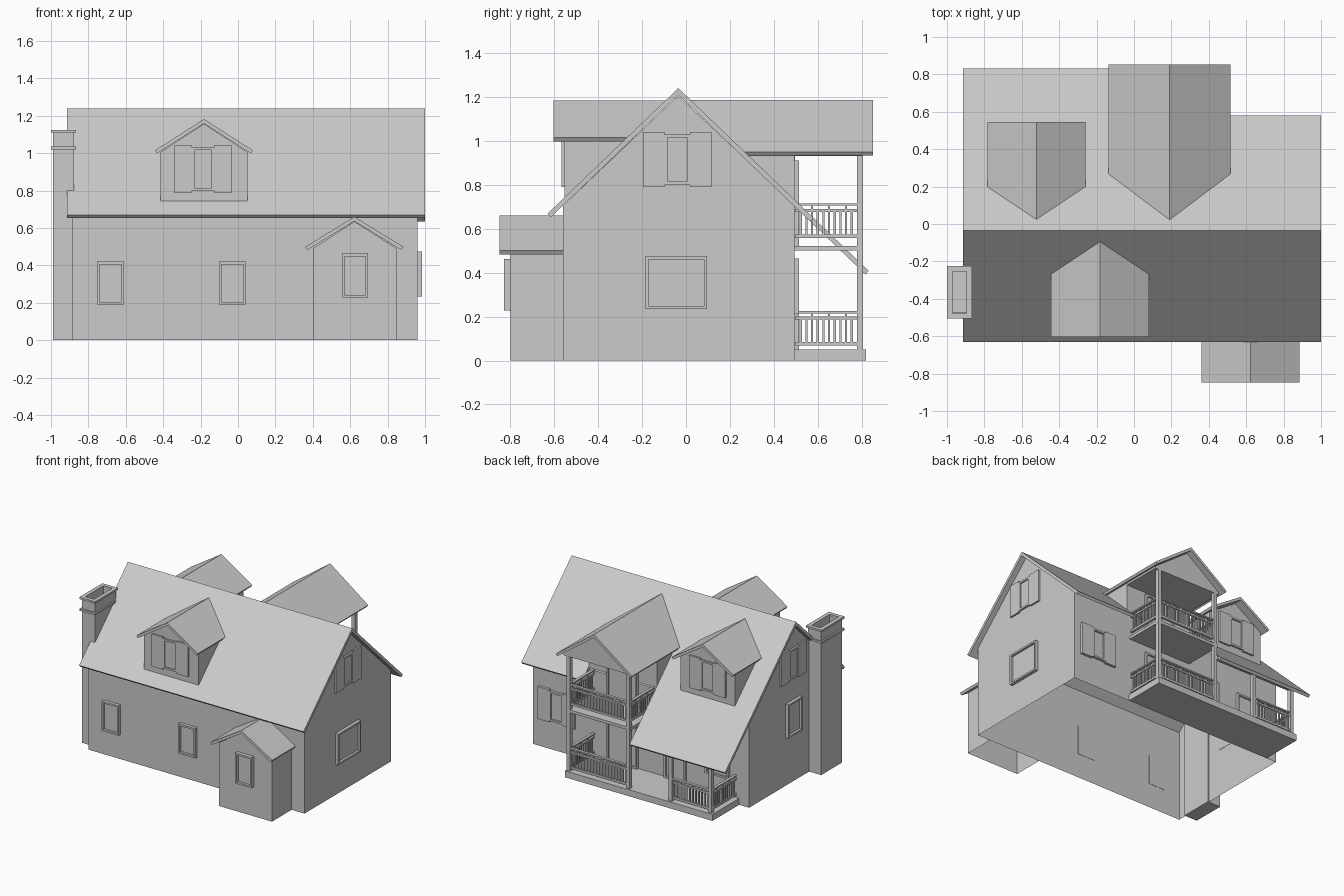
import bpy, bmesh
from math import radians, sqrt
from mathutils import Matrix, Vector

if "Cube" in bpy.data.objects:
    bpy.data.objects.remove(bpy.data.objects["Cube"])

RY, RZ, SL = -0.035, 1.24, 0.96      # main ridge y, ridge height, pitch


def finish(name, bm):
    bmesh.ops.recalc_face_normals(bm, faces=bm.faces)
    me = bpy.data.meshes.new(name)
    bm.to_mesh(me)
    bm.free()
    ob = bpy.data.objects.new(name, me)
    bpy.context.collection.objects.link(ob)
    return ob


def boxes(name, items, M=Matrix()):
    """One object from several (x0,x1,y0,y1,z0,z1) boxes."""
    bm = bmesh.new()
    for x0, x1, y0, y1, z0, z1 in items:
        S = Matrix.Diagonal((x1 - x0, y1 - y0, z1 - z0, 1))
        T = Matrix.Translation(((x0 + x1) / 2, (y0 + y1) / 2, (z0 + z1) / 2))
        bmesh.ops.create_cube(bm, size=1, matrix=M @ T @ S)
    return finish(name, bm)


def prism(name, pts, axis, a0, a1, cut=0, open_bottom=False):
    """Extrude a profile along x or y; cut=-1/1 trims at the front/back main roof."""
    bm = bmesh.new()
    place = (lambda p, a: (a, p[0], p[1])) if axis == 'x' else (lambda p, a: (p[0], a, p[1]))
    A = [bm.verts.new(place(p, a0)) for p in pts]
    B = [bm.verts.new(place(p, a1)) for p in pts]
    bm.faces.new(A)
    bm.faces.new(B[::-1])
    n = len(pts)
    for i in range(n):
        j = (i + 1) % n
        bm.faces.new((A[i], B[i], B[j], A[j]))
    bmesh.ops.recalc_face_normals(bm, faces=bm.faces)
    if open_bottom:
        low = [f for f in bm.faces if f.normal.z < -0.9]
        bmesh.ops.delete(bm, geom=low, context='FACES_ONLY')
    if cut:
        bmesh.ops.bisect_plane(bm, geom=bm.verts[:] + bm.edges[:] + bm.faces[:],
                               plane_co=Vector((0, RY, RZ - 0.015)),
                               plane_no=Vector((0, cut * SL, 1)), clear_inner=True)
    return finish(name, bm)


def gable_roof(name, c, half, zr, ze, y0, y1, t=0.02, cut=0):
    s = (zr - ze) / half
    k = sqrt(1 + s * s)
    dx, dz = t * s / k, t / k
    pts = [(c - half, ze), (c, zr), (c + half, ze),
           (c + half - dx, ze - dz), (c, zr - t * k), (c - half + dx, ze - dz)]
    return prism(name, pts, 'y', y0, y1, cut)


def ring(x0, x1, z0, z1, t, y0, y1):
    return [(x0, x0 + t, y0, y1, z0, z1), (x1 - t, x1, y0, y1, z0, z1),
            (x0 + t, x1 - t, y0, y1, z0, z0 + t), (x0 + t, x1 - t, y0, y1, z1 - t, z1)]


def window(name, pos, angle, w, h, depth=0.025, shutters=False):
    M = Matrix.Translation(pos) @ Matrix.Rotation(radians(angle), 4, 'Z')
    b = ring(-w / 2, w / 2, -h / 2, h / 2, 0.014, -depth, 0.002)
    b.append((-w / 2 + .014, w / 2 - .014, -depth * .3, 0.002, -h / 2 + .014, h / 2 - .014))
    if shutters:
        for s in (-1, 1):
            x = s * (w / 2 + 0.048)
            b.append((x - .048, x + .048, -depth, 0.002, -h / 2 - .01, h / 2 + .01))
    return boxes(name, b, M)


# House walls
prism("house_walls", [(-.56, 0), (-.56, .705), (RY, 1.205), (.495, .705), (.495, 0)],
      'x', -.885, .96, open_bottom=True)


# Main roof: one front slope, three back slopes of different length
def slope(name, ye, x0, x1, t=0.022):
    sg = 1 if ye > RY else -1
    ze = RZ - SL * abs(ye - RY)
    k = sqrt(1 + SL * SL)
    pts = [(RY, RZ), (ye, ze), (ye - sg * t * SL / k, ze - t / k), (RY, RZ - t * k)]
    prism(name, pts, 'x', x0, x1)


slope("roof_front", -.63, -.915, 1)
slope("roof_back_porch", .832, -.915, -.10)
slope("roof_back_middle", .30, -.10, .48)
slope("roof_back_right", .58, .48, 1)

# Front and back dormers
for label, s, c in (("front", -1, -.182), ("back", 1, -.522)):
    y = lambda d: RY + s * d
    prism(label + "_dormer_walls", [(c - .233, .65), (c + .233, .65), (c + .233, 1.005),
          (c, 1.157), (c - .233, 1.005)], 'y', *sorted((y(.10), y(.517))), cut=s)
    gable_roof(label + "_dormer_roof", c, .262, 1.183, 1.015,
               *sorted((y(.03), y(.568 if s < 0 else .58))), cut=s)
    window(label + "_dormer_window", (c - .005, y(.517), .915), 0 if s < 0 else 180,
           .118, .23, .014, True)

# Front bay with its own gable
prism("bay_walls", [(.40, 0), (.85, 0), (.85, .49), (.622, .635), (.40, .49)],
      'y', -.80, -.56, open_bottom=True)
gable_roof("bay_roof", .622, .262, .66, .50, -.848, -.56)
window("bay_window", (.625, -.80, .345), 0, .14, .235, .028)

# Front, side and back windows
for i, x in enumerate((-.682, -.03)):
    window(f"front_window_{i}", (x, -.56, .305), 0, .145, .23)
window("right_window", (.96, -.045, .355), 90, .28, .24)
window("right_gable_window", (.96, -.04, .915), 90, .118, .23, .014, True)
window("left_window", (-.885, -.035, .50), -90, .17, .26)
window("left_gable_window", (-.885, -.035, .915), -90, .118, .23, .014, True)
window("back_window", (.75, .495, .34), 180, .118, .23, .02, True)
window("porch_window", (-.62, .495, .30), 180, .2, .24, .02)
window("porch_door", (-.26, .495, .245), 180, .18, .39, .02)
window("patio_door", (.19, .495, .245), 180, .26, .39, .02)
window("balcony_door", (.19, .495, .715), 180, .26, .39, .02)

# Chimney with a hollow top
swap = lambda items: [(a, b, e, f, c, d) for a, b, c, d, e, f in items]
boxes("chimney", [(-.988, -.876, -.492, -.237, 0, 1.02), (-1, -.865, -.505, -.225, 1.02, 1.035)]
      + swap(ring(-.988, -.876, -.492, -.237, .018, 1.035, 1.11))
      + swap(ring(-1, -.865, -.505, -.225, .03, 1.11, 1.125)))

# Balcony gable: upper wall, filled pediment and roof
prism("balcony_wall", [(-.10, .69), (.48, .69), (.48, .945), (.19, 1.155), (-.10, .945)],
      'y', .05, .495, cut=1)
prism("balcony_pediment", [(-.10, .93), (.48, .93), (.48, .947), (.19, 1.158), (-.10, .947)],
      'y', .495, .805)
gable_roof("balcony_roof", .19, .325, 1.185, .95, 0, .852, cut=1)

# Porch slab, balcony deck and posts
boxes("porch_slab", [(-.80, .46, .495, .82, 0, .05)])
boxes("balcony_deck", [(-.09, .455, .495, .805, .50, .522)])
for i, (x, top) in enumerate(((.44, .93), (-.07, .93), (-.43, .43), (-.77, .43))):
    boxes(f"porch_post_{i}", [(x - .014, x + .014, .778, .806, .05, top)])
boxes("porch_beam", [(-.784, -.084, .78, .804, .405, .43)])


# Railings: cap, upper and lower rails with balusters
def railing(name, p, q, z):
    p, q = Vector((*p, 0)), Vector((*q, 0))
    d = q - p
    L = d.length
    M = Matrix.Translation(p) @ d.to_track_quat('X', 'Z').to_matrix().to_4x4()
    b = [(0, L, -.011, .011, z + .165, z + .175), (0, L, -.007, .007, z + .137, z + .15),
         (0, L, -.009, .009, z + .018, z + .034)]
    n = max(3, round(L / .026))
    for i in range(1, n):
        x = L * i / n
        b.append((x - .005, x + .005, -.005, .005, z + .034, z + .137))
        if i % 3 == 0:
            b.append((x - .005, x + .005, -.005, .005, z + .15, z + .165))
    boxes(name, b, M)


railing("porch_rail_right", (.44, .497), (.44, .78), .05)
railing("porch_rail_back", (-.07, .792), (.44, .792), .05)
railing("porch_rail_corner", (-.77, .792), (-.43, .792), .05)
railing("porch_rail_left", (-.77, .497), (-.77, .78), .05)
railing("balcony_rail_right", (.44, .497), (.44, .78), .54)
railing("balcony_rail_back", (-.07, .792), (.44, .792), .54)
railing("balcony_rail_left", (-.07, .497), (-.07, .78), .54)
